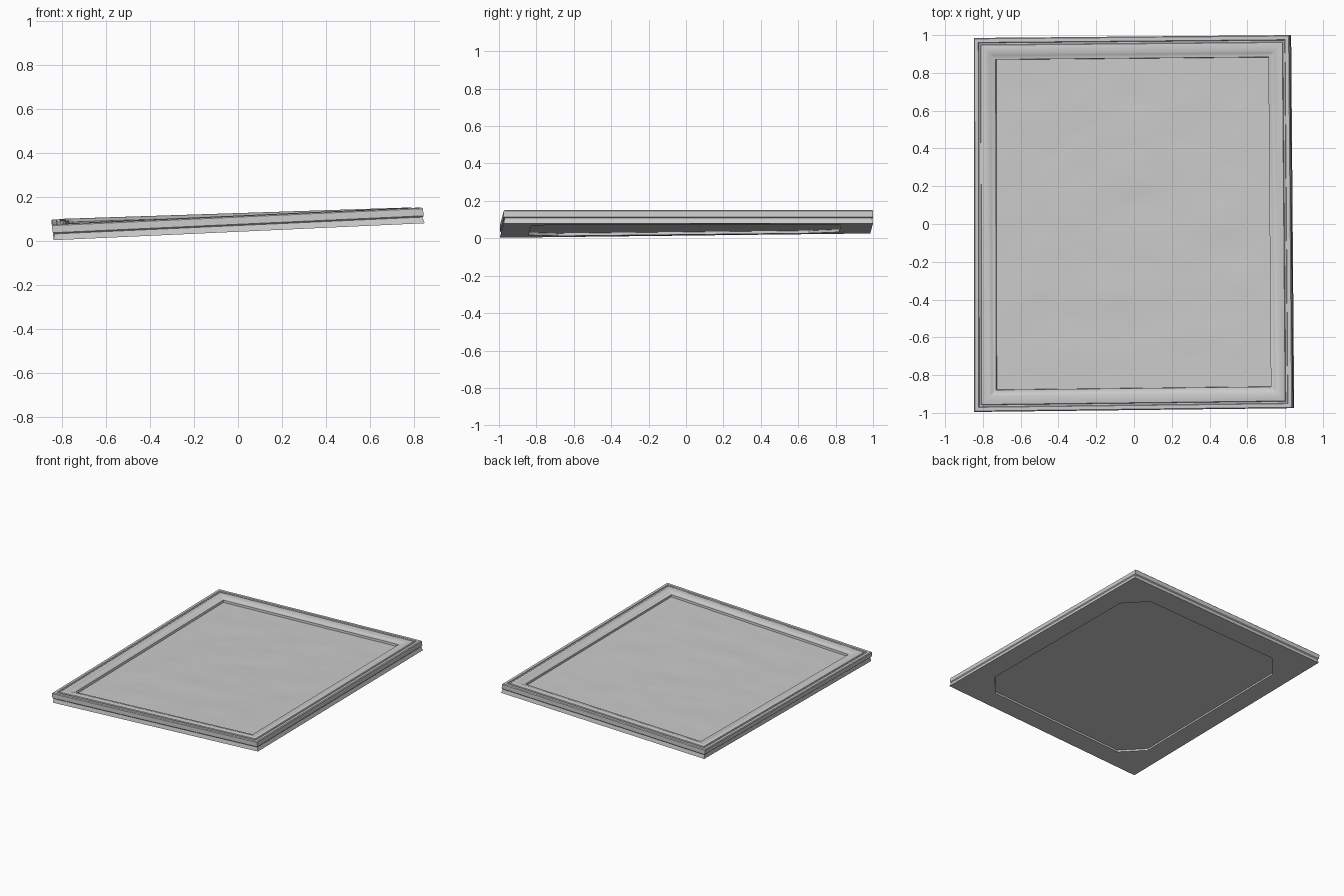
import bpy, math
from mathutils import Vector, noise

if "Cube" in bpy.data.objects:
    bpy.data.objects.remove(bpy.data.objects["Cube"])

# Slightly skewed, tilted slab: underside corners at left-front, right-front, right-back, left-back
LF, RF = Vector((-0.838, -0.995, 0.003)), Vector((0.848, -0.975, 0.080))
RB, LB = Vector((0.832, 1.0, 0.080)), Vector((-0.840, 0.985, 0.026))
W, L = 1.68, 1.98
TILT = Vector((-0.12, 0.0, 1.0))


def place(x, y, h):
    """Map a distance from left, distance from front and height onto the slab."""
    u, v = x / W, y / L
    return LF.lerp(RF, u).lerp(LB.lerp(RB, u), v) + TILT * h


def make(name, verts, faces, angle=None):
    mesh = bpy.data.meshes.new(name)
    mesh.from_pydata(verts, [], faces)
    obj = bpy.data.objects.new(name, mesh)
    bpy.context.collection.objects.link(obj)
    if angle:
        bpy.ops.object.select_all(action='DESELECT')
        obj.select_set(True)
        bpy.context.view_layer.objects.active = obj
        bpy.ops.object.shade_smooth_by_angle(angle=math.radians(angle))
    return obj


def rect(d, h):
    return [place(x, y, h) for x, y in ((d, d), (W - d, d), (W - d, L - d), (d, L - d))]


# Mitred moulding: (inset from outer edge, height)
profile = [(0, 0), (0.006, 0.028), (0, 0.034), (0, 0.066), (0.005, 0.071),
           (0.024, 0.071), (0.027, 0.065), (0.036, 0.065), (0.039, 0.070),
           (0.052, 0.073), (0.066, 0.073), (0.080, 0.070), (0.094, 0.064),
           (0.106, 0.060), (0.115, 0.058), (0.117, 0.036)]
verts, faces = [], []
for d, h in profile:
    verts += rect(d, h)
for i in range(len(profile) - 1):
    for c in range(4):
        n = (c + 1) % 4
        faces.append((4 * i + c, 4 * i + n, 4 * i + 4 + n, 4 * i + 4 + c))
make("frame_moulding", verts, faces, 25)

# Gently rippled picture panel
NX, NY, M = 56, 66, 0.114
verts, faces = [], []
for j in range(NY + 1):
    for i in range(NX + 1):
        x, y = M + (W - 2 * M) * i / NX, M + (L - 2 * M) * j / NY
        edge = min(1, 8 * min(i / NX, 1 - i / NX, j / NY, 1 - j / NY))
        ripple = noise.noise(Vector((x * 3.5, y * 5, 0.7))) * 0.004
        ripple += noise.noise(Vector((x * 9, y * 12, 4.2))) * 0.0012
        verts.append(place(x, y, 0.042 + ripple * edge))
for j in range(NY):
    for i in range(NX):
        a = j * (NX + 1) + i
        faces.append((a, a + 1, a + NX + 2, a + NX + 1))
make("picture_panel", verts, faces, 40)

# Back board with a shallow chamfered recess
x0, x1, y0, y1, cx, cy = 0.14, 1.53, 0.15, 1.81, 0.14, 0.16
octagon = [(x0 + cx, y0), (x1 - cx, y0), (x1, y0 + cy), (x1, y1 - cy),
           (x1 - cx, y1), (x0 + cx, y1), (x0, y1 - cy), (x0, y0 + cy)]
DEPTH = 0.014
verts = rect(0, 0)
verts += [place(x, y, 0) for x, y in octagon]
verts += [place(x, y, DEPTH) for x, y in octagon]
verts.append(place((x0 + x1) / 2, (y0 + y1) / 2, DEPTH))
faces = []
for c in range(4):
    n = (c + 1) % 4
    a = 4 + 2 * c
    faces.append((n, c, a, a + 1))
    faces.append((c, 4 + (2 * c - 1) % 8, a))
for k in range(8):
    n = (k + 1) % 8
    faces.append((4 + n, 4 + k, 12 + k, 12 + n))
    faces.append((12 + n, 12 + k, 20))
make("back_board", verts, faces)
